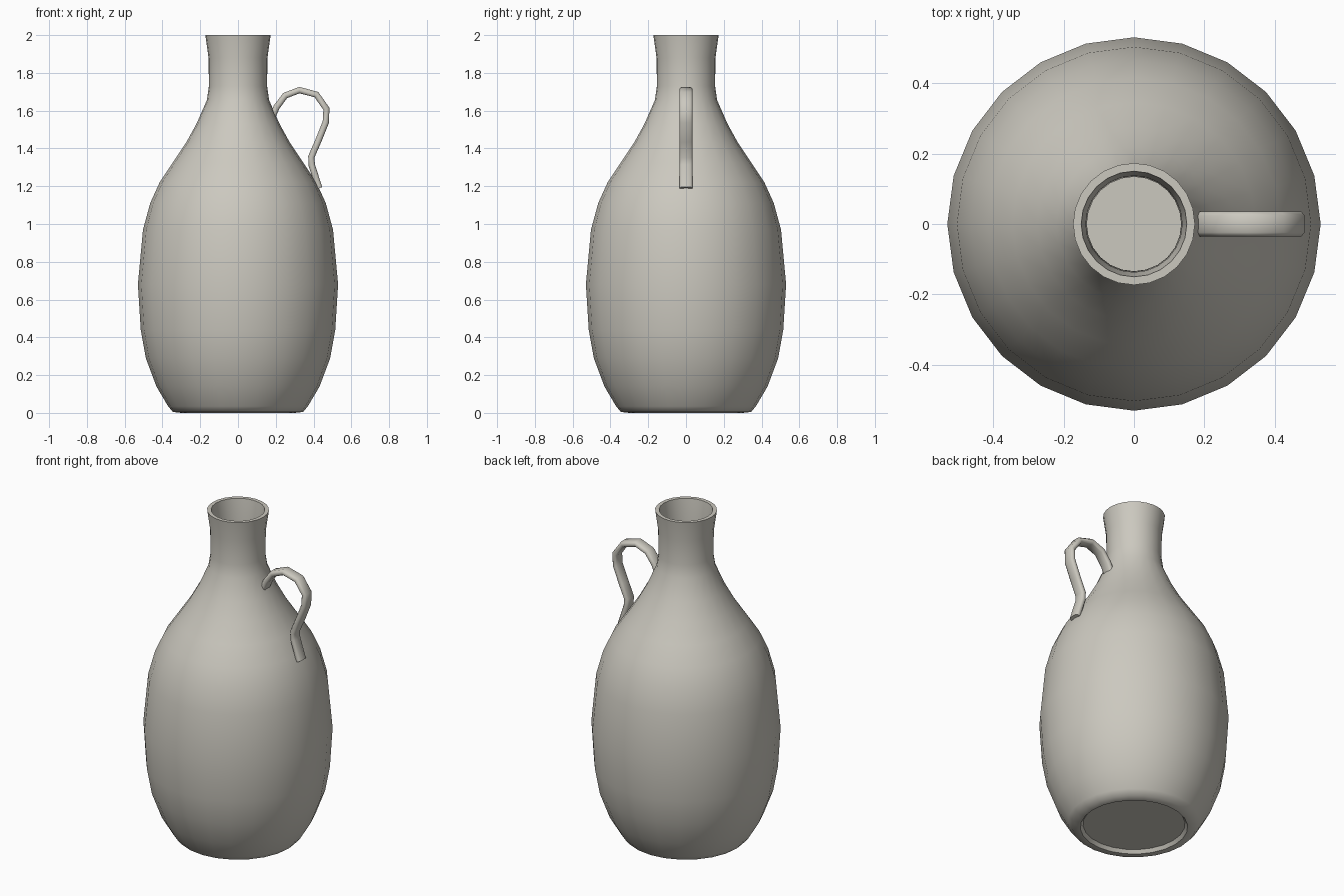
import bpy, bmesh, math
from mathutils import Vector

if "Cube" in bpy.data.objects:
    bpy.data.objects.remove(bpy.data.objects["Cube"])

clay = bpy.data.materials.new("warm grey clay")
clay.diffuse_color = (0.60, 0.58, 0.52, 1)
clay.use_nodes = True
clay.node_tree.nodes["Principled BSDF"].inputs["Base Color"].default_value = clay.diffuse_color


def finish(name, bm, angle):
    bmesh.ops.recalc_face_normals(bm, faces=bm.faces)
    mesh = bpy.data.meshes.new(name)
    bm.to_mesh(mesh)
    bm.free()
    mesh.materials.append(clay)
    ob = bpy.data.objects.new(name, mesh)
    bpy.context.collection.objects.link(ob)
    bpy.ops.object.select_all(action='DESELECT')
    ob.select_set(True)
    bpy.context.view_layer.objects.active = ob
    bpy.ops.object.shade_smooth_by_angle(angle=math.radians(angle))


def loft(rings):
    """Join closed rings of points with quads and cap both ends."""
    bm = bmesh.new()
    loops = [[bm.verts.new(p) for p in ring] for ring in rings]
    n = len(loops[0])
    for a, b in zip(loops, loops[1:]):
        for i in range(n):
            j = (i + 1) % n
            bm.faces.new((a[i], a[j], b[j], b[i]))
    bm.faces.new(loops[0])
    bm.faces.new(loops[-1])
    return bm


# Jug body: shallow recessed base, outer wall, rim, then inner wall to the floor
profile = [(0.285, 0.02), (0.30, 0.0), (0.345, 0.005), (0.37, 0.035), (0.432, 0.14),
           (0.488, 0.29), (0.515, 0.44), (0.53, 0.68), (0.503, 0.97),
           (0.465, 1.11), (0.415, 1.22), (0.345, 1.325), (0.275, 1.43), (0.22, 1.53),
           (0.165, 1.655), (0.154, 1.73), (0.156, 1.88), (0.173, 2.0),
           (0.15, 2.0), (0.137, 1.88), (0.134, 1.70), (0.19, 1.54), (0.38, 1.22),
           (0.47, 0.97), (0.50, 0.68), (0.46, 0.29), (0.33, 0.04)]
SIDES = 24
body = loft([[(r * math.cos(2 * math.pi * i / SIDES), r * math.sin(2 * math.pi * i / SIDES), z)
              for i in range(SIDES)] for r, z in profile])
finish("jug_body", body, 50)

# Strap handle: flattened section swept along a curved path in the xz plane
path = [Vector((x, 0, z)) for x, z in [
    (0.185, 1.575), (0.205, 1.62), (0.25, 1.68), (0.325, 1.709), (0.415, 1.685),
    (0.468, 1.61), (0.465, 1.54), (0.425, 1.44), (0.388, 1.355), (0.391, 1.31),
    (0.43, 1.19)]]
rings = []
for k, p in enumerate(path):
    t = (path[min(k + 1, len(path) - 1)] - path[max(k - 1, 0)]).normalized()
    side = Vector((-t.z, 0, t.x))
    ring = []
    for y, s in [(-0.035, -0.008), (-0.024, -0.017), (0.024, -0.017), (0.035, -0.008),
                 (0.035, 0.008), (0.024, 0.017), (-0.024, 0.017), (-0.035, 0.008)]:
        ring.append(p + side * s + Vector((0, y, 0)))
    rings.append(ring)
finish("handle", loft(rings), 60)
